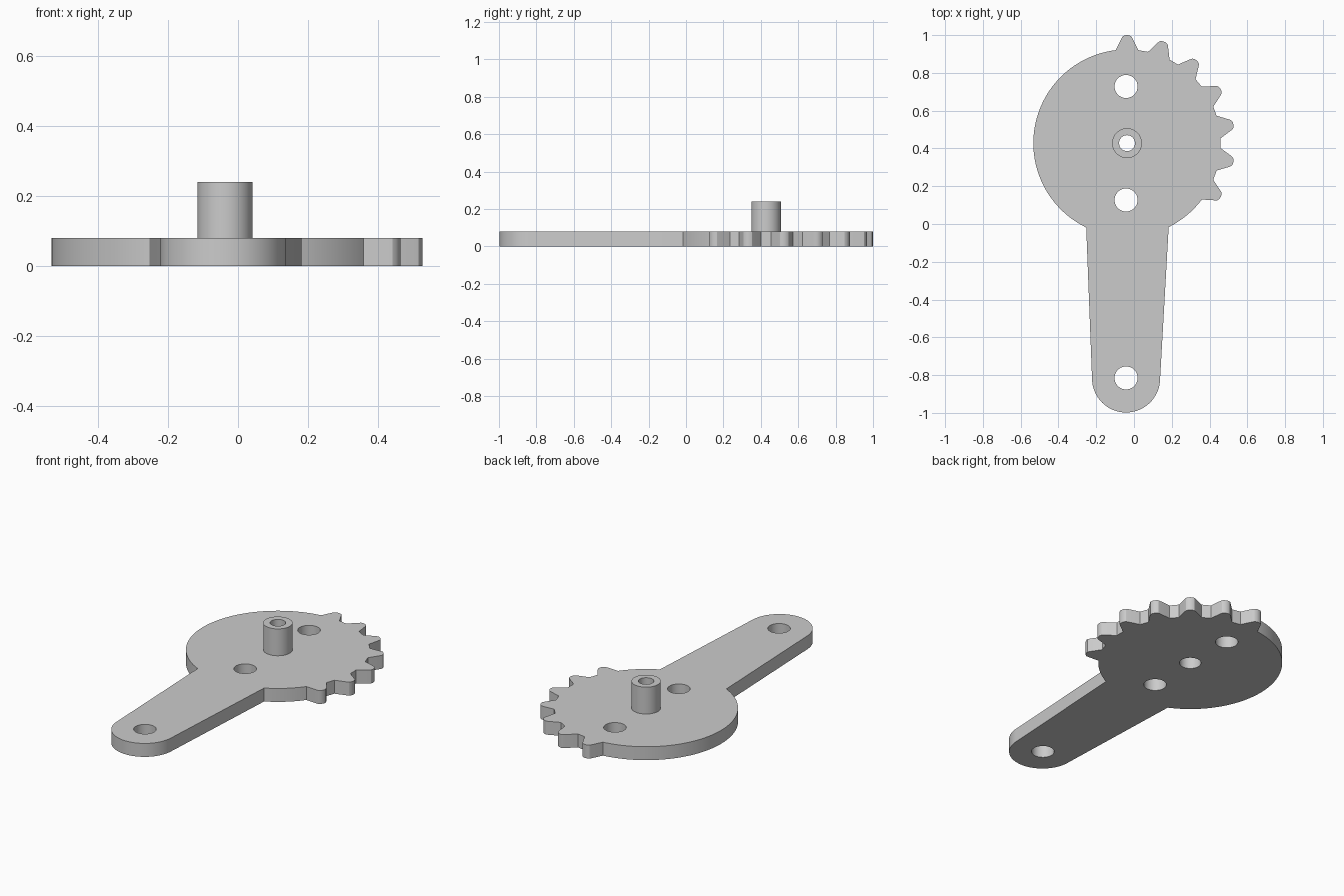
import bpy, bmesh
from math import sin, cos, radians
from mathutils import Vector

cube = bpy.data.objects.get("Cube")
if cube:
    bpy.data.objects.remove(cube)

grey = bpy.data.materials.new("plain grey")
grey.use_nodes = True
colour = (0.6, 0.6, 0.6, 1)
grey.diffuse_color = colour
grey.node_tree.nodes["Principled BSDF"].inputs["Base Color"].default_value = colour

PLATE_H, TUBE_H = 0.08, 0.24
HUB = Vector((-0.037, 0.428))
ARM_X, ARM_Y = -0.042, -0.818
DISC_R = 0.496


def polar(centre, r, deg):
    a = radians(deg)
    return Vector((centre[0] + r * cos(a), centre[1] + r * sin(a)))


def arc(centre, r, start, end, steps):
    return [polar(centre, r, start + (end - start) * i / steps) for i in range(steps + 1)]


def circle(centre, r, steps=48):
    return arc(centre, r, 0, 360, steps)[:-1]


def extrude_outline(name, loops, bottom, top):
    """Fill closed outlines (inner ones become holes) and extrude them in z."""
    curve = bpy.data.curves.new(name, "CURVE")
    curve.dimensions = "2D"
    curve.fill_mode = "BOTH"
    curve.extrude = (top - bottom) / 2
    for loop in loops:
        spline = curve.splines.new("POLY")
        spline.points.add(len(loop) - 1)
        for point, p in zip(spline.points, loop):
            point.co = (p.x, p.y, 0, 1)
        spline.use_cyclic_u = True
    temp = bpy.data.objects.new(name + " outline", curve)
    bpy.context.collection.objects.link(temp)
    bpy.context.view_layer.update()
    mesh = bpy.data.meshes.new_from_object(
        temp.evaluated_get(bpy.context.evaluated_depsgraph_get()))
    bpy.data.objects.remove(temp)
    bpy.data.curves.remove(curve)

    bm = bmesh.new()
    bm.from_mesh(mesh)
    bmesh.ops.remove_doubles(bm, verts=bm.verts, dist=0.0002)
    bmesh.ops.translate(bm, verts=bm.verts, vec=(0, 0, (top + bottom) / 2))
    bmesh.ops.recalc_face_normals(bm, faces=bm.faces)
    bm.to_mesh(mesh)
    bm.free()
    mesh.materials.clear()
    mesh.materials.append(grey)
    mesh.name = name
    obj = bpy.data.objects.new(name, mesh)
    bpy.context.collection.objects.link(obj)
    bpy.ops.object.select_all(action="DESELECT")
    obj.select_set(True)
    bpy.context.view_layer.objects.active = obj
    bpy.ops.object.shade_smooth_by_angle(angle=radians(30))
    return obj


# Rounded tooth: half profile as (angle from tooth axis, radius), mirrored
half = [(7, DISC_R), (3, 0.556), (2.3, 0.566), (1.2, 0.571)]
tooth = [(-a, r) for a, r in half] + [(0, 0.572)] + [(a, r) for a, r in reversed(half)]

# Outline: seven teeth, plain rim, tapered arm with round end, plain rim
outline = []
for axis in range(-30, 91, 20):
    outline += [polar(HUB, r, axis + a) for a, r in tooth]
outline += arc(HUB, DISC_R, 97, 244.2, 64)[1:]
outline += arc((ARM_X, ARM_Y), 0.18, 182.4, 357.6, 40)
outline += arc(HUB, DISC_R, -63.6, -37, 12)[:-1]

holes = [circle((ARM_X, y), 0.061) for y in (0.728, 0.127, ARM_Y + 0.003)]
holes.append(circle(HUB, 0.058))
extrude_outline("lever_plate", [outline] + holes, 0, PLATE_H)

# Hollow pin standing on the disc
extrude_outline("pivot_tube", [circle(HUB, 0.079), circle(HUB, 0.042)], PLATE_H, TUBE_H)
